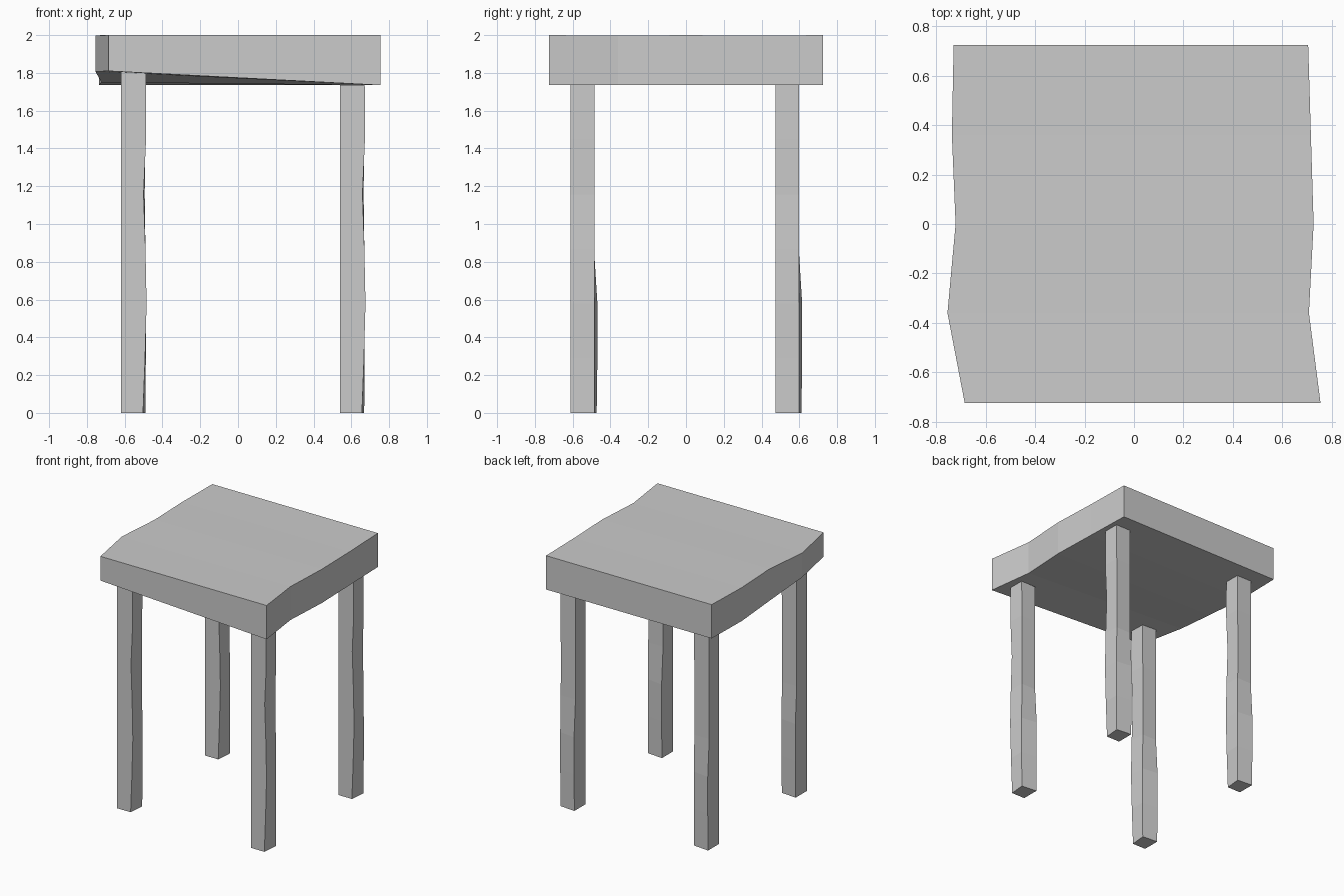
import bpy

if "Cube" in bpy.data.objects:
    bpy.data.objects.remove(bpy.data.objects["Cube"])


def loft(name, sections):
    """Skin a list of four-cornered sections into a closed, flat-faced solid."""
    verts = [p for s in sections for p in s]
    faces = [(0, 3, 2, 1)]
    for k in range(len(sections) - 1):
        a = 4 * k
        for i in range(4):
            j = (i + 1) % 4
            faces.append((a + i, a + j, a + 4 + j, a + 4 + i))
    n = len(verts)
    faces.append((n - 4, n - 3, n - 2, n - 1))
    mesh = bpy.data.meshes.new(name)
    mesh.from_pydata(verts, [], faces)
    obj = bpy.data.objects.new(name, mesh)
    bpy.context.collection.objects.link(obj)
    return obj


# Seat: rough-hewn slab, sections from back to front
# (y, left x, right x, left underside z, top z)
slab = [
    (0.725, -0.73, 0.705, 1.735, 2.0),
    (0.36, -0.737, 0.716, 1.735, 1.997),
    (0.0, -0.722, 0.727, 1.75, 2.0),
    (-0.36, -0.755, 0.708, 1.807, 1.997),
    (-0.725, -0.685, 0.755, 1.81, 2.0),
]
loft("seat", [[(l, y, zl), (l, y, zt), (r, y, zt), (r, y, 1.735)]
              for y, l, r, zl, zt in slab][::-1])

# Legs: slightly uneven square posts
# (height fraction, front-right x, back-right x, back-left y)
post = [
    (0.0, 0.116, 0.128, 0.138),
    (1 / 6, 0.127, 0.131, 0.142),
    (2 / 6, 0.135, 0.131, 0.142),
    (3 / 6, 0.129, 0.127, 0.124),
    (4 / 6, 0.119, 0.125, 0.124),
    (5 / 6, 0.132, 0.128, 0.125),
    (1.0, 0.131, 0.130, 0.126),
]
for side, x in (("left", -0.619), ("right", 0.54)):
    for end, y in (("front", -0.611), ("back", 0.473)):
        sections = [[(x, y, 1.736 * t), (x + fr, y, 1.736 * t),
                     (x + br, y + 0.126, 1.736 * t), (x, y + bl, 1.736 * t)]
                    for t, fr, br, bl in post]
        # The front left post reaches up to the higher underside there
        if (side, end) == ("left", "front"):
            sections[-1] = [(px, py, 1.806) for px, py, _ in sections[-1]]
        loft(f"{end}_{side}_leg", sections)
